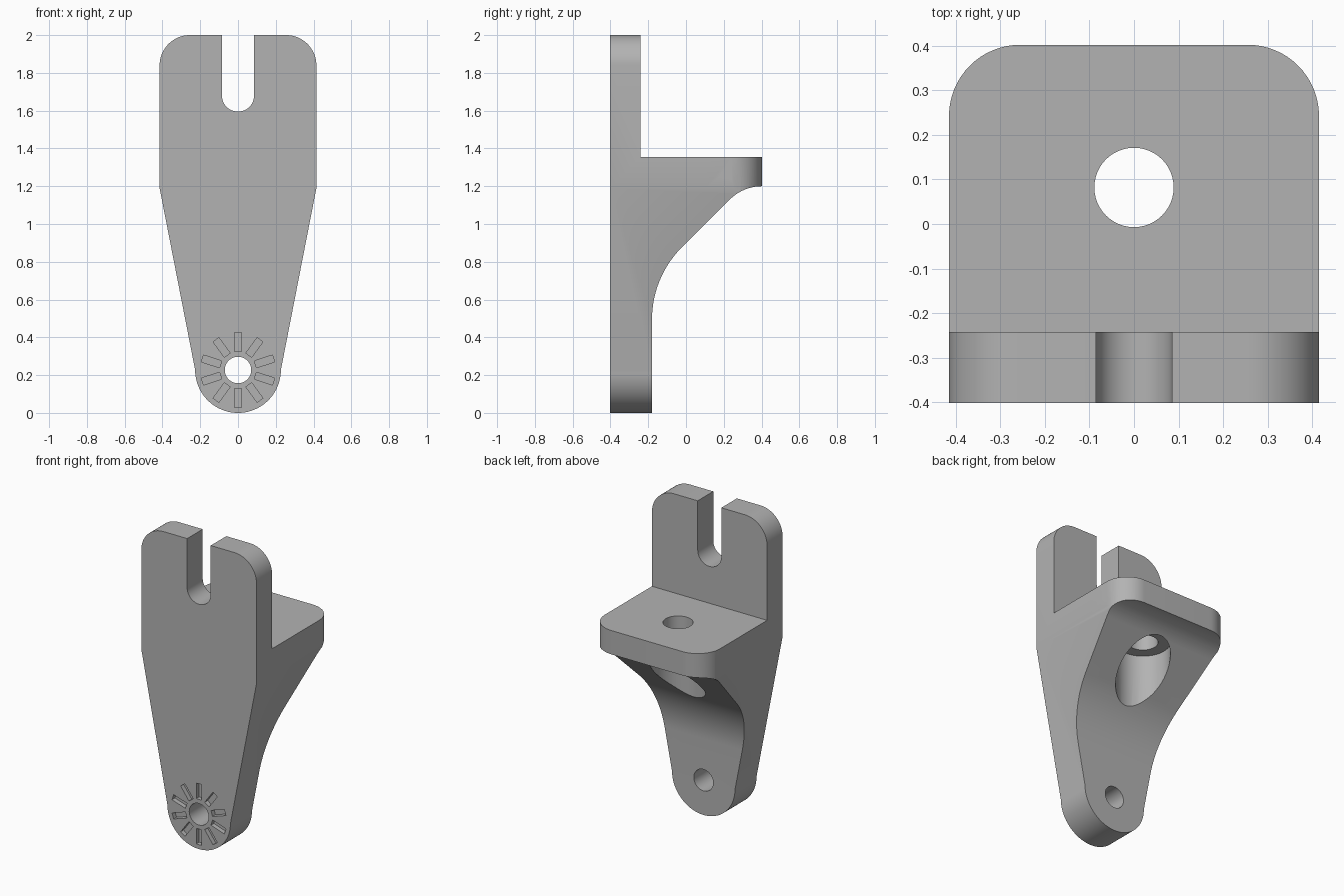
import bpy, bmesh
from math import sin, cos, pi, radians
from mathutils import Matrix, Vector

if "Cube" in bpy.data.objects:
    bpy.data.objects.remove(bpy.data.objects["Cube"], do_unlink=True)

grey = bpy.data.materials.new("plain grey")
grey.use_nodes = True
colour = (0.45, 0.45, 0.45, 1)
grey.diffuse_color = colour
grey.node_tree.nodes["Principled BSDF"].inputs["Base Color"].default_value = colour

HALF, BACK, FRONT = 0.415, 0.402, -0.402
HOLE_Z, SHELF_Y = 0.227, 0.082


def arc(u, v, r, start, end, steps=16):
    """Points on an arc, angles in degrees."""
    angles = [radians(start + (end - start) * i / steps) for i in range(steps + 1)]
    return [(u + r * cos(a), v + r * sin(a)) for a in angles]


def prism(name, points, place, low, high):
    """Extrude a 2D outline; place maps (u, v, depth) to a 3D point."""
    bm = bmesh.new()
    face = bm.faces.new([bm.verts.new(place(u, v, low)) for u, v in points])
    step = Vector(place(0, 0, high)) - Vector(place(0, 0, low))
    out = bmesh.ops.extrude_face_region(bm, geom=[face])
    bmesh.ops.translate(bm, vec=step, verts=[e for e in out["geom"] if isinstance(e, bmesh.types.BMVert)])
    bmesh.ops.recalc_face_normals(bm, faces=bm.faces)
    mesh = bpy.data.meshes.new(name)
    bm.to_mesh(mesh)
    bm.free()
    mesh.materials.append(grey)
    obj = bpy.data.objects.new(name, mesh)
    bpy.context.collection.objects.link(obj)
    return obj


def along_x(u, v, d): return (d, u, v)
def along_y(u, v, d): return (u, d, v)
def along_z(u, v, d): return (u, v, d)


def combine(target, tool, operation):
    mod = target.modifiers.new(tool.name, "BOOLEAN")
    mod.operation, mod.object, mod.solver = operation, tool, "EXACT"
    bpy.context.view_layer.objects.active = target
    bpy.ops.object.modifier_apply(modifier=mod.name)
    bpy.data.objects.remove(tool, do_unlink=True)


# Side profile: upright plate, shelf and curved gusset
side = [(FRONT, -0.1), (-0.18, -0.1)]
side += arc(0.36, 0.495, 0.54, 180, 135)
side += arc(BACK, 0.96, 0.24, 135, 90)
side += [(0.5, 1.2), (0.5, 1.355), (-0.242, 1.355), (-0.242, 2.1), (FRONT, 2.1)]
bracket = prism("bracket", side, along_x, -0.6, 0.6)

# Front outline: rounded top corners, taper and round foot
front = arc(0, HOLE_Z, 0.227, 180, 360, 40) + [(HALF, 1.19)]
front += arc(HALF - 0.16, 1.84, 0.16, 0, 90) + arc(0.16 - HALF, 1.84, 0.16, 90, 180)
front += [(-HALF, 1.19)]
combine(bracket, prism("front_outline", front, along_y, -0.7, 0.7), "INTERSECT")

# Plan outline: rounded back corners of the shelf
plan = [(-0.6, -0.6), (0.6, -0.6), (0.6, 0.1), (HALF, 0.1)]
plan += arc(HALF - 0.16, BACK - 0.16, 0.16, 0, 90) + arc(0.16 - HALF, BACK - 0.16, 0.16, 90, 180)
plan += [(-HALF, 0.1), (-0.6, 0.1)]
combine(bracket, prism("plan_outline", plan, along_z, -0.5, 2.5), "INTERSECT")

# Open slot in the upright plate
slot = arc(0, 1.68, 0.085, 180, 360, 24) + [(0.085, 2.2), (-0.085, 2.2)]
combine(bracket, prism("slot", slot, along_y, -0.6, -0.1), "DIFFERENCE")

# Shelf hole with a wide counterbore from below, and the foot hole
circles = [("shelf_hole", 0, SHELF_Y, 0.089, along_z, 1.0, 1.5),
           ("counterbore", 0, SHELF_Y, 0.162, along_z, 0.5, 1.165),
           ("foot_hole", 0, HOLE_Z, 0.07, along_y, -0.6, 0.0)]
for name, u, v, r, place, low, high in circles:
    ring = arc(u, v, r, 0, 360, 48)[:-1]
    combine(bracket, prism(name, ring, place, low, high), "DIFFERENCE")

# Ten shallow radial grooves around the foot hole
for i in range(10):
    turn = Matrix.Rotation(i * pi / 5, 2)
    bar = [(-0.019, 0.097), (0.019, 0.097), (0.019, 0.198), (-0.019, 0.198)]
    points = [turn @ Vector(p) + Vector((0, HOLE_Z)) for p in bar]
    combine(bracket, prism("groove", points, along_y, -0.5, FRONT + 0.03), "DIFFERENCE")

bpy.ops.object.select_all(action="DESELECT")
bracket.select_set(True)
bpy.context.view_layer.objects.active = bracket
bpy.ops.object.shade_smooth_by_angle(angle=radians(20))
